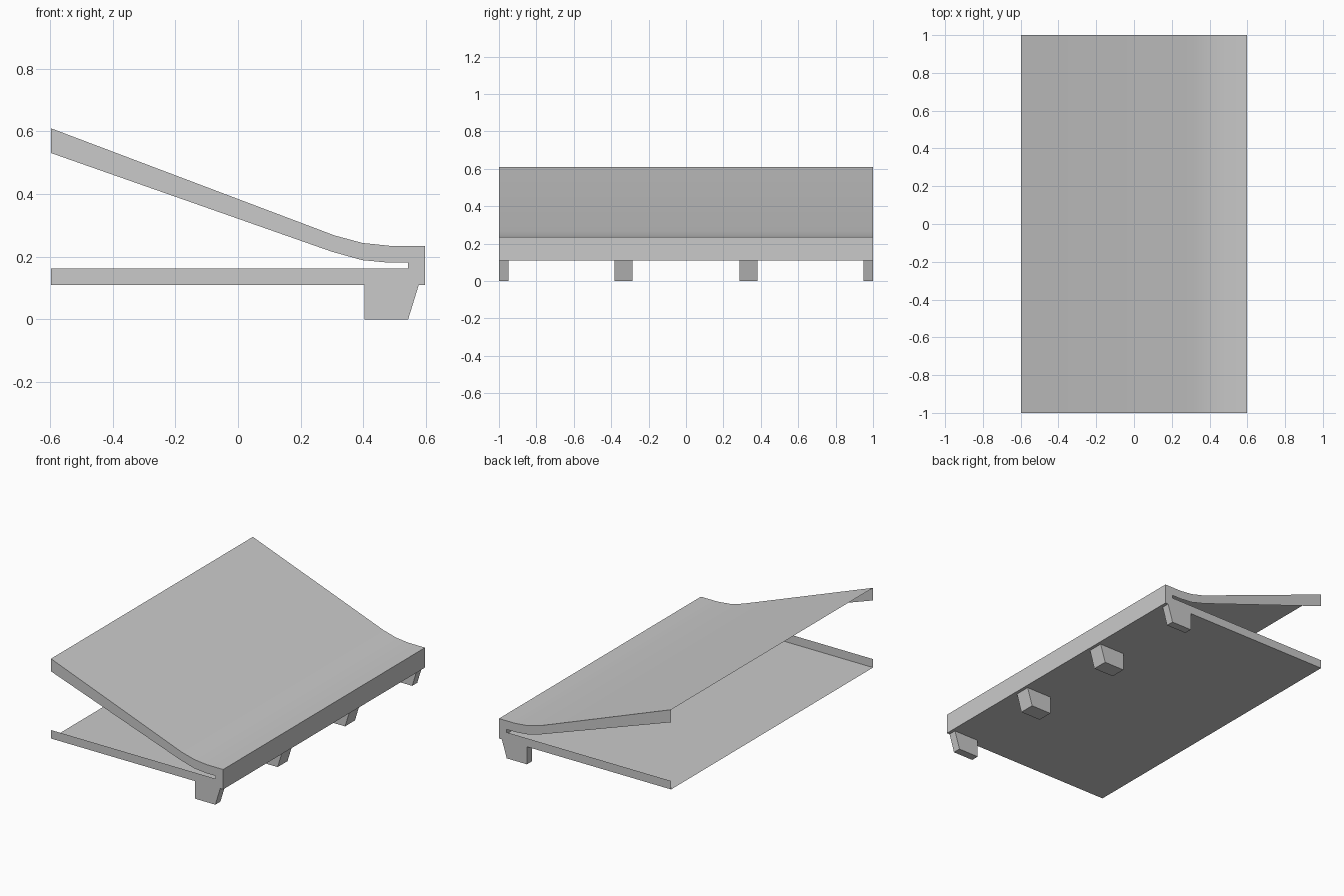
import bpy
import bmesh
import math

cube = bpy.data.objects.get("Cube")
if cube:
    bpy.data.objects.remove(cube, do_unlink=True)

grey = bpy.data.materials.new("plain grey")
grey.use_nodes = True
grey.diffuse_color = (0.59, 0.59, 0.59, 1)
grey.node_tree.nodes["Principled BSDF"].inputs["Base Color"].default_value = (0.59, 0.59, 0.59, 1)


def shell(name, outer, inner, y0, y1):
    """Two end plates outlined in x-z, joined by walls along the outer line only."""
    mesh = bpy.data.meshes.new(name)
    bm = bmesh.new()
    near, far = [[bm.verts.new((x, y, z)) for x, z in outer + inner] for y in (y0, y1)]
    bm.faces.new(near)
    bm.faces.new(far[::-1])
    for i in range(len(outer) - 1):
        bm.faces.new((near[i + 1], near[i], far[i], far[i + 1]))
    bmesh.ops.recalc_face_normals(bm, faces=bm.faces)
    bm.to_mesh(mesh)
    bm.free()
    mesh.materials.append(grey)
    obj = bpy.data.objects.new(name, mesh)
    bpy.context.collection.objects.link(obj)
    return obj


# Folded sheet: sloping lid, curved hinge, back wall and flat base
lid_top = [(-0.597, 0.61), (0.308, 0.268), (0.397, 0.244), (0.483, 0.235), (0.597, 0.235)]
base = [(0.597, 0.11), (-0.597, 0.11)]

# Inner outline of the end plates: base rim, thin slot and lid rim, left open
base_rim = [(-0.597, 0.163)]
slot = [(0.543, 0.163), (0.543, 0.181), (0.483, 0.181)]
lid_rim = [(0.397, 0.189), (0.30, 0.216), (-0.597, 0.531)]
body = shell("folded_body", lid_top + base, base_rim + slot + lid_rim, -1, 1)

# Smooth only the hinge curve
bpy.context.view_layer.objects.active = body
body.select_set(True)
bpy.ops.object.shade_smooth_by_angle(angle=math.radians(30))
body.select_set(False)

# Row of tapered feet below the hinge, narrower at both ends, open into the base
foot = [(0.577, 0.11), (0.543, 0), (0.403, 0), (0.403, 0.11)]
spans = {"front_foot": (-1, -0.95), "front_middle_foot": (-0.383, -0.285),
         "back_middle_foot": (0.285, 0.383), "back_foot": (0.95, 1)}
for name, (y0, y1) in spans.items():
    shell(name, foot, [], y0, y1)
